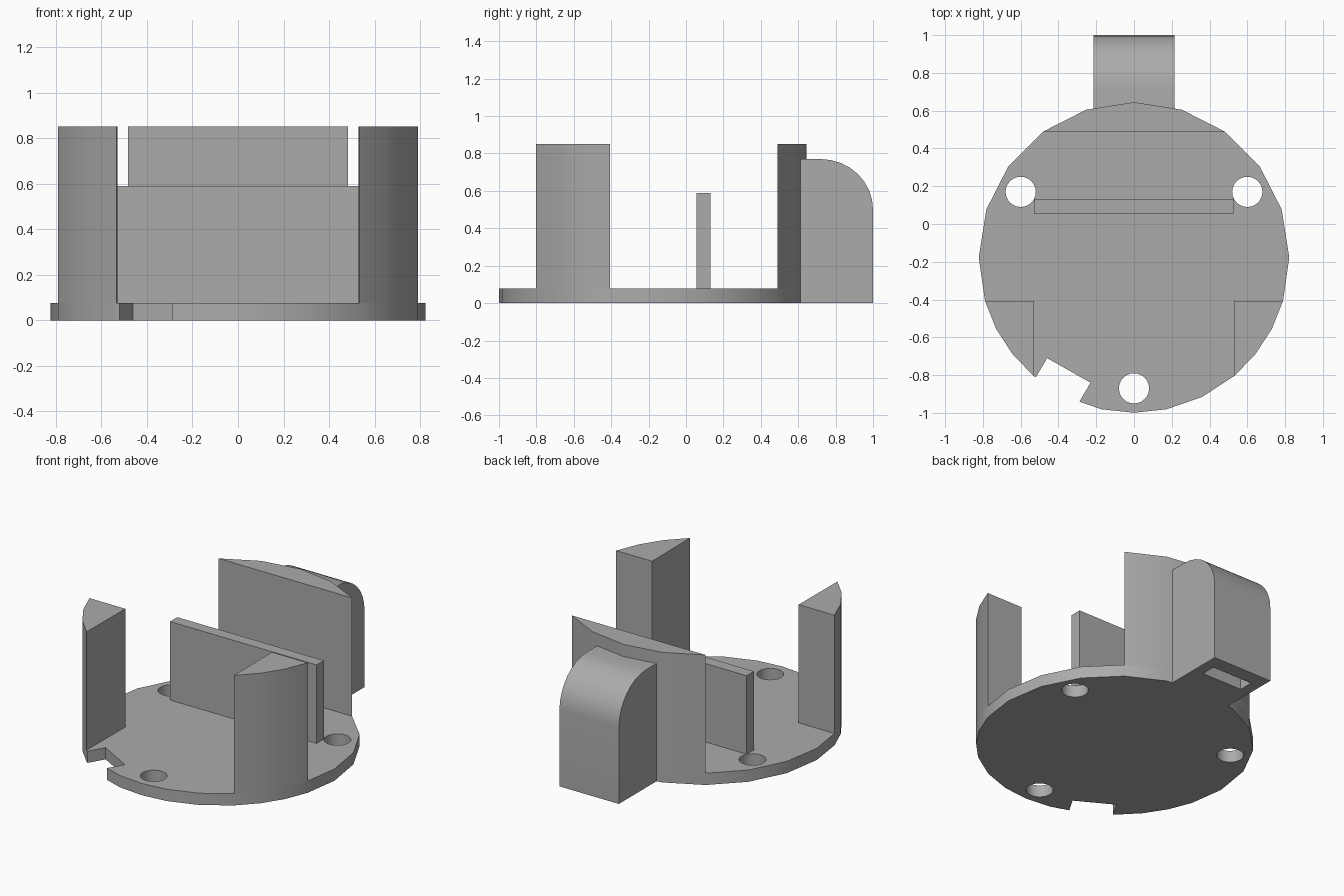
import bpy, bmesh
from math import radians, cos, sin
from mathutils import Matrix, Vector

cube = bpy.data.objects.get("Cube")
if cube:
    bpy.data.objects.remove(cube, do_unlink=True)

grey = bpy.data.materials.new("plain grey")
grey.use_nodes = True
colour = (0.41, 0.41, 0.41, 1)
grey.diffuse_color = colour
grey.node_tree.nodes["Principled BSDF"].inputs["Base Color"].default_value = colour

RADIUS, CENTRE_Y = 0.822, -0.177
PLATE_TOP, WALL_TOP = 0.077, 0.85


def rim(degrees):
    """Point on the round outline of the base."""
    a = radians(degrees)
    return (RADIUS * cos(a), CENTRE_Y + RADIUS * sin(a))


def prism(name, outline, low, high, axis="Z"):
    """Extrude a closed outline along z, or a (y, z) outline along x."""
    bm = bmesh.new()
    if axis == "Z":
        points = [Vector((a, b, low)) for a, b in outline]
        move = Vector((0, 0, high - low))
    else:
        points = [Vector((low, a, b)) for a, b in outline]
        move = Vector((high - low, 0, 0))
    face = bm.faces.new([bm.verts.new(p) for p in points])
    new = bmesh.ops.extrude_face_region(bm, geom=[face])["geom"]
    bmesh.ops.translate(bm, vec=move, verts=[v for v in new if isinstance(v, bmesh.types.BMVert)])
    bmesh.ops.recalc_face_normals(bm, faces=bm.faces)
    mesh = bpy.data.meshes.new(name)
    bm.to_mesh(mesh)
    bm.free()
    mesh.materials.append(grey)
    obj = bpy.data.objects.new(name, mesh)
    bpy.context.collection.objects.link(obj)
    return obj


def box_outline(x, y0, y1):
    return [(-x, y0), (x, y0), (x, y1), (-x, y1)]


def activate(obj):
    bpy.ops.object.select_all(action="DESELECT")
    obj.select_set(True)
    bpy.context.view_layer.objects.active = obj


def cut(obj, cutter):
    """Subtract the cutter, then remove it."""
    cutter.hide_render = True
    activate(obj)
    mod = obj.modifiers.new("cut", "BOOLEAN")
    mod.operation, mod.solver, mod.object = "DIFFERENCE", "EXACT", cutter
    bpy.ops.object.modifier_apply(modifier=mod.name)
    bpy.data.objects.remove(cutter, do_unlink=True)


# Round base plate, coarser at the back than at the front
column_angles = [-16.2, -27.4, -38.5, -49.6]
front = [-a for a in column_angles] + [64, 78]
angles = [18 * i for i in range(11)]
angles += [180 + a for a in front] + [270] + [360 - a for a in reversed(front)]
base = prism("base_plate", [rim(a) for a in angles], 0, PLATE_TOP)

# Three screw holes and the slanted rim notch
for x, y in ((-0.6, 0.17), (0.6, 0.17), (0, -0.87)):
    circle = [(x + 0.08 * cos(radians(a)), y + 0.08 * sin(radians(a))) for a in range(0, 360, 15)]
    cut(base, prism("hole_cutter", circle, -0.1, 0.2))
notch = [(-0.23, -0.84), (-0.46, -0.71), (-0.58, -0.914), (-0.35, -1.044)]
cut(base, prism("notch_cutter", notch, -0.1, 0.2))

# Corner columns at the front
parts = [base]
for side, name in ((1, "left_column"), (-1, "right_column")):
    outline = [rim(a) for a in column_angles] + [(0.53, -0.407)]
    parts.append(prism(name, [(side * x, y) for x, y in outline], PLATE_TOP, WALL_TOP))

# Rounded back wall and upright divider
parts.append(prism("back_wall", [rim(a) for a in range(54, 127, 18)], PLATE_TOP, WALL_TOP))
parts.append(prism("divider", box_outline(0.53, 0.055, 0.13), PLATE_TOP, 0.59))

# Rear lug with a rounded top edge and a slot underneath
lug_side = [(0.6, 0), (1, 0), (1, 0.5)]
for i in range(1, 9):
    a = radians(90 * i / 8)
    lug_side.append((0.72 + 0.28 * cos(a), 0.5 + 0.27 * sin(a)))
lug_side.append((0.6, 0.77))
lug = prism("rear_lug", lug_side, -0.215, 0.215, "X")
cut(lug, prism("slot_cutter", box_outline(0.145, 0.81, 0.905), -0.1, 0.6))
parts.append(lug)

# Smooth curved sides, sharp corners
for obj in parts:
    activate(obj)
    bpy.ops.object.shade_smooth_by_angle(angle=radians(30))
